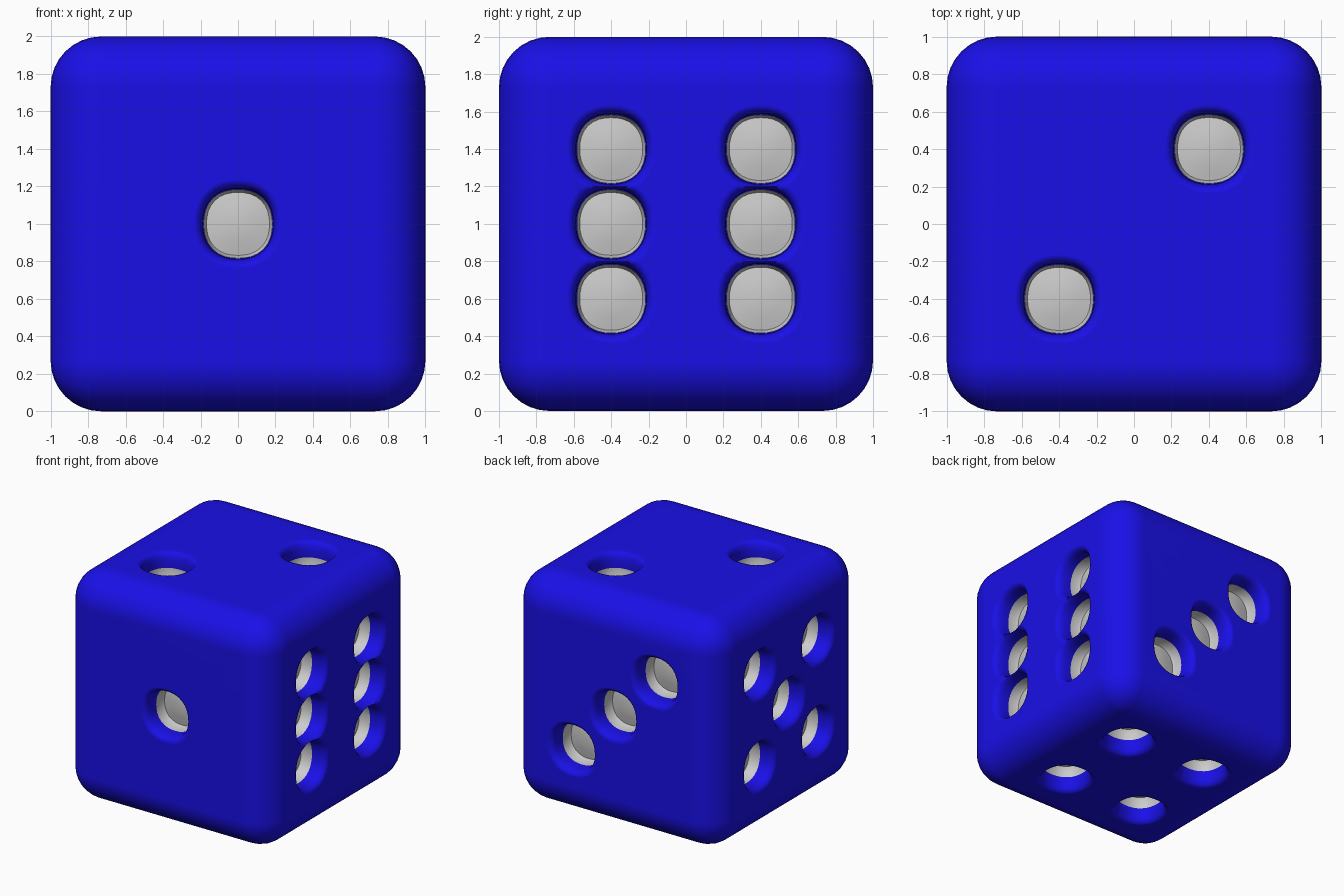
import bpy, bmesh, math
from mathutils import Vector

if "Cube" in bpy.data.objects:
    bpy.data.objects.remove(bpy.data.objects["Cube"])

S = 0.4      # pip spacing
N = 32       # sides of a pip
X, Y, Z = Vector((1, 0, 0)), Vector((0, 1, 0)), Vector((0, 0, 1))
CENTRE = Vector((0, 0, 1))

# face normal, two in-face axes, pip positions
four = [(a, b) for a in (-1, 1) for b in (-1, 1)]
FACES = [
    (-Y, X, Z, [(0, 0)]),
    (Z, X, Y, [(1, 1), (-1, -1)]),
    (Y, -X, Z, [(-1, -1), (0, 0), (1, 1)]),
    (-Z, X, -Y, four),
    (-X, -Y, Z, four + [(0, 0)]),
    (X, Y, Z, [(a, b) for a in (-1, 1) for b in (-1, 0, 1)]),
]

# (radius, depth below the face) profiles
HOLE = [(0.255, -0.008), (0.212, 0.012), (0.197, 0.035), (0.189, 0.07), (0.186, 0.12), (0.186, 0.245)]
CUP = [(0.184, 0.135), (0.181, 0.20), (0.168, 0.228), (0.10, 0.215), (0.045, 0.208)]


def sweep(bm, n, u, v, pos, profile, cap_top):
    """Squarish rings lofted down into a face."""
    base = CENTRE + n + (u * pos[0] + v * pos[1]) * S
    rings = []
    for r, d in profile:
        ring = []
        for i in range(N):
            t = 2 * math.pi * i / N
            c, s = math.cos(t), math.sin(t)
            k = r / (abs(c) ** 2.3 + abs(s) ** 2.3) ** (1 / 2.3)
            ring.append(bm.verts.new(base + u * c * k + v * s * k - n * d))
        rings.append(ring)
    for a, b in zip(rings, rings[1:]):
        for i in range(N):
            j = (i + 1) % N
            bm.faces.new((a[i], b[i], b[j], a[j]))
    bm.faces.new(rings[-1])
    if cap_top:
        bm.faces.new(list(reversed(rings[0])))


def make(name, bm):
    me = bpy.data.meshes.new(name)
    bm.to_mesh(me)
    bm.free()
    ob = bpy.data.objects.new(name, me)
    bpy.context.collection.objects.link(ob)
    return ob


def activate(ob):
    bpy.ops.object.select_all(action='DESELECT')
    ob.select_set(True)
    bpy.context.view_layer.objects.active = ob


# rounded blue body
bm = bmesh.new()
bmesh.ops.create_cube(bm, size=2)
bmesh.ops.translate(bm, verts=bm.verts, vec=CENTRE)
bmesh.ops.bevel(bm, geom=bm.edges[:], offset=0.27, segments=8, profile=0.5, affect='EDGES')
body = make("body", bm)
blue = bpy.data.materials.new("blue")
blue.diffuse_color = (0.01, 0.005, 0.8, 1)
blue.use_nodes = True
blue.node_tree.nodes["Principled BSDF"].inputs["Base Color"].default_value = blue.diffuse_color
body.data.materials.append(blue)

# soft-edged pip holes
for n, u, v, spots in FACES:
    for p in spots:
        bm = bmesh.new()
        sweep(bm, n, u, v, p, HOLE, True)
        bmesh.ops.recalc_face_normals(bm, faces=bm.faces)
        cutter = make("hole_cutter", bm)
        cutter.hide_render = True
        cutter.data.materials.append(blue)
        activate(body)
        mod = body.modifiers.new("hole", 'BOOLEAN')
        mod.operation = 'DIFFERENCE'
        mod.solver = 'EXACT'
        mod.object = cutter
        bpy.ops.object.modifier_apply(modifier=mod.name)
        bpy.data.objects.remove(cutter, do_unlink=True)
activate(body)
bpy.ops.object.shade_smooth_by_angle(angle=math.radians(50))
weighted = body.modifiers.new("weighted", 'WEIGHTED_NORMAL')
weighted.keep_sharp = True

# grey cups at the bottom of the holes
bm = bmesh.new()
for n, u, v, spots in FACES:
    for p in spots:
        sweep(bm, n, u, v, p, CUP, False)
# face every cup out of its hole
for f in bm.faces:
    f.normal_update()
    c = f.calc_center_median() - CENTRE
    axis = max(range(3), key=lambda i: abs(c[i]))
    out = Vector((0, 0, 0))
    out[axis] = math.copysign(1, c[axis])
    if len(f.verts) > 4 and f.normal.dot(out) < 0:
        f.normal_flip()
bmesh.ops.recalc_face_normals(bm, faces=bm.faces)
for f in bm.faces:
    f.normal_update()
# flip whole cups whose floor points inwards
flip = set()
for f in bm.faces:
    if len(f.verts) > 4 and f.normal.dot(f.calc_center_median() - CENTRE) < 0:
        todo, seen = [f], {f}
        while todo:
            g = todo.pop()
            for e in g.edges:
                for h in e.link_faces:
                    if h not in seen:
                        seen.add(h)
                        todo.append(h)
        flip |= seen
if flip:
    bmesh.ops.reverse_faces(bm, faces=list(flip))
pips = make("pips", bm)
activate(pips)
bpy.ops.object.shade_smooth_by_angle(angle=math.radians(60))
